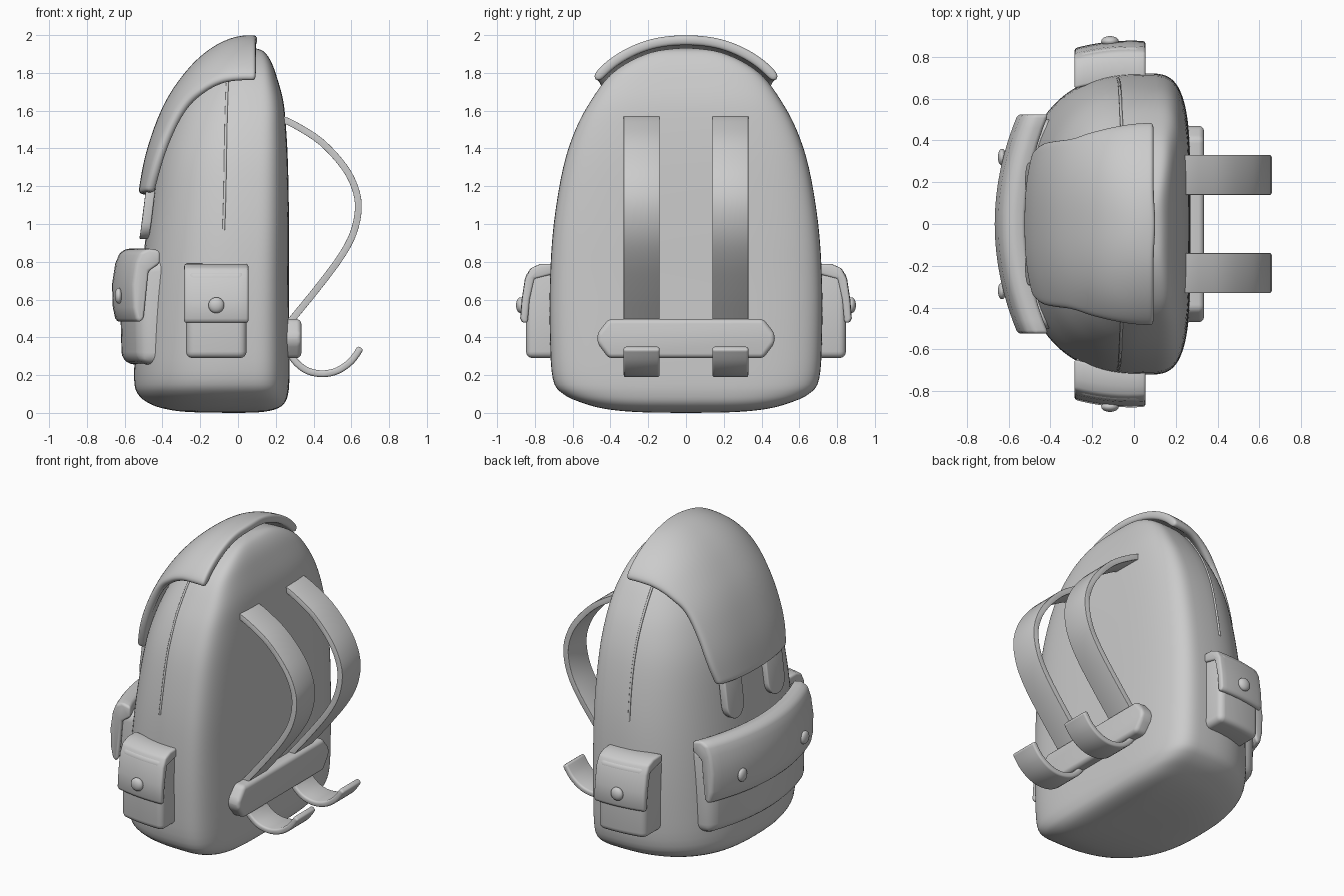
import bpy, bmesh, math
from mathutils import Vector
from mathutils.bvhtree import BVHTree

if "Cube" in bpy.data.objects:
    bpy.data.objects.remove(bpy.data.objects["Cube"])


def smooth(points, n):
    """Catmull-Rom interpolation of tuples, n steps per span."""
    p = [points[0]] + list(points) + [points[-1]]
    out = []
    for i in range(1, len(p) - 2):
        for k in range(n):
            t = k / n
            out.append(tuple(0.5 * (2 * b + (c - a) * t + (2 * a - 5 * b + 4 * c - d) * t * t
                                    + (3 * b - a - 3 * c + d) * t ** 3)
                             for a, b, c, d in zip(*p[i - 1:i + 3])))
    return out + [tuple(points[-1])]


def finish(name, bm, bevel=0, segments=3, subsurf=0, thickness=0, angle=40):
    bmesh.ops.remove_doubles(bm, verts=bm.verts, dist=1e-5)
    bmesh.ops.recalc_face_normals(bm, faces=bm.faces)
    me = bpy.data.meshes.new(name)
    bm.to_mesh(me)
    bm.free()
    ob = bpy.data.objects.new(name, me)
    bpy.context.collection.objects.link(ob)
    if thickness:
        m = ob.modifiers.new("solid", 'SOLIDIFY')
        m.thickness, m.offset = thickness, 0
    if bevel:
        m = ob.modifiers.new("bevel", 'BEVEL')
        m.width, m.segments, m.limit_method = bevel, segments, 'ANGLE'
        m.angle_limit = math.radians(35)
    if subsurf:
        m = ob.modifiers.new("sub", 'SUBSURF')
        m.levels = m.render_levels = subsurf
    bpy.ops.object.select_all(action='DESELECT')
    ob.select_set(True)
    bpy.context.view_layer.objects.active = ob
    bpy.ops.object.convert(target='MESH')
    bpy.ops.object.shade_smooth_by_angle(angle=math.radians(angle))
    return ob


def skin(bm, rows, closed):
    vs = [[bm.verts.new(p) for p in r] for r in rows]
    n = len(rows[0])
    for a, b in zip(vs, vs[1:]):
        for j in range(n if closed else n - 1):
            k = (j + 1) % n
            bm.faces.new((a[j], a[k], b[k], b[j]))
    return vs


def prism(name, profile, half, place, nseg=1, **kw):
    """Sweep a 2D profile from -half to +half; place(u, a, b) gives the 3D point."""
    bm = bmesh.new()
    rows = [[place(half * (2 * i / nseg - 1), a, b) for a, b in profile] for i in range(nseg + 1)]
    vs = skin(bm, rows, True)
    bm.faces.new(vs[0])
    bm.faces.new(vs[-1])
    return finish(name, bm, **kw)


# Main bag: horizontal rings (z, half width, back x, front x)
RINGS = [(0, 0, 0, 0), (.004, .25, .12, -.25), (.02, .42, .20, -.38), (.05, .54, .245, -.47),
         (.10, .65, .265, -.53), (.18, .705, .272, -.55), (.4, .72, .272, -.54),
         (.7, .72, .27, -.515), (1.0, .70, .27, -.48), (1.3, .65, .265, -.435),
         (1.5, .585, .255, -.375), (1.65, .505, .24, -.305), (1.78, .41, .205, -.21),
         (1.86, .30, .175, -.125), (1.91, .18, .14, -.04), (1.928, .07, .10, .02),
         (1.932, 0, .06, .06)]


def ring(z, w, xb, xf, n=96):
    xc = xf + .7 * (xb - xf)
    pts = []
    for i in range(n):
        c, s = math.cos(2 * math.pi * i / n), math.sin(2 * math.pi * i / n)
        e = 2 / 4 if c > 0 else 2 / 2.5
        reach = xb - xc if c > 0 else xf - xc
        pts.append((xc + reach * abs(c) ** e, math.copysign(max(w, 0) * abs(s) ** e, s), z))
    return pts


bm = bmesh.new()
skin(bm, [ring(*r) for r in smooth(RINGS, 4)], True)
bmesh.ops.remove_doubles(bm, verts=bm.verts, dist=1e-5)
bmesh.ops.recalc_face_normals(bm, faces=bm.faces)
surface = BVHTree.FromBMesh(bm)
finish("bag_body", bm, angle=60)


def on_bag(p, offset):
    loc, nor, _, _ = surface.find_nearest(Vector(p))
    return loc + nor * offset


# Top flap: rows (centre x, centre z, edge x, edge y, edge z) laid over the bag
FLAP = [(-.46, 1.15, -.41, .33, 1.16), (-.43, 1.3, -.39, .37, 1.3), (-.375, 1.5, -.34, .39, 1.48),
        (-.30, 1.65, -.27, .40, 1.61), (-.2, 1.78, -.18, .42, 1.68), (-.1, 1.87, -.09, .43, 1.72),
        (0, 1.92, 0, .44, 1.735), (.095, 1.925, .095, .45, 1.74)]
rows = []
for cx, cz, ex, ey, ez in smooth(FLAP, 3):
    row = []
    for j in range(17):
        s = j / 8 - 1
        p = on_bag((cx + (ex - cx) * s * s, ey * s, cz + (ez - cz) * s * s), .043)
        p.x = min(p.x, .12)
        row.append(p)
    rows.append(row)
bm = bmesh.new()
skin(bm, rows, False)
finish("top_flap", bm, thickness=.052, subsurf=2, angle=60)


# Buttons
def button(name, loc, scale):
    bm = bmesh.new()
    bmesh.ops.create_uvsphere(bm, u_segments=20, v_segments=12, radius=1)
    for v in bm.verts:
        v.co = Vector(loc) + v.co * Vector(scale)
    finish(name, bm)


# Front pocket with its lid, bent around the bag
def front(u, d, z):
    return (-(d - .4 * u * u), u, z)


prism("front_pocket", [(.42, .25), (.615, .26), (.63, .8), (.42, .82)], .50, front, 16,
      bevel=.065, segments=5)
prism("front_pocket_lid", [(.52, .86), (.58, .872), (.625, .85), (.65, .79), (.667, .68),
                           (.663, .56), (.65, .50), (.63, .475), (.605, .5), (.595, .6),
                           (.58, .75), (.52, .79)], .525, front, 16, bevel=.02)

# Parts that come in left and right pairs
for side, tag in ((1, "left"), (-1, "right")):
    button("front_button_" + tag, (-.632, side * .32, .62), (.02, .04, .042))

    # Side pocket, lid and button
    def flank(u, d, z):
        return (u - .115, side * (d + .1 * u - .5 * u * u), z)

    prism("side_pocket_" + tag, [(.60, .29), (.842, .29), (.845, .75), (.60, .75)], .16, flank, 8,
          bevel=.035, segments=4)
    prism("side_pocket_lid_" + tag, [(.68, .79), (.77, .787), (.82, .765), (.848, .71),
                                     (.865, .6), (.873, .5), (.86, .475), (.835, .48),
                                     (.825, .6), (.80, .71), (.68, .74)], .17, flank, 8, bevel=.015)
    button("side_button_" + tag, (-.115, side * .875, .57), (.042, .025, .042))

    # Closing tongue below the flap
    tongue = [(-.085, 1.2), (.085, 1.2)] + [(.085 * math.cos(a), 1.01 - .09 * math.sin(a))
                                            for a in [math.pi * i / 12 for i in range(13)]]
    prism("tongue_" + tag, tongue, .025,
          lambda u, a, b: (-.498 + u + .5 * a * a + .12 * (b - .92), side * .21 + a, b), bevel=.008)

    # Side seam
    cu = bpy.data.curves.new("side_seam_" + tag, 'CURVE')
    cu.dimensions, cu.bevel_depth, cu.bevel_resolution = '3D', .007, 2
    sp = cu.splines.new('POLY')
    sp.points.add(19)
    for i, pt in enumerate(sp.points):
        z = .97 + .8 * i / 19
        pt.co = (*on_bag((-.08 + .02 * i / 19, side * (.72 - .3 * (i / 19) ** 2), z), .001), 1)
    bpy.context.collection.objects.link(bpy.data.objects.new("side_seam_" + tag, cu))

    # Shoulder strap and loose strap end: ribbons along a path in x-z
    for name, path in (("shoulder_strap_", [(.22, 1.56), (.3, 1.525), (.44, 1.435), (.56, 1.305),
                                            (.62, 1.19), (.637, 1.08), (.61, .95), (.54, .82),
                                            (.42, .66), (.29, .5), (.27, .475)]),
                       ("strap_end_", [(.27, .32), (.31, .265), (.37, .222), (.45, .207),
                                       (.53, .225), (.60, .275), (.65, .345)])):
        pts = [Vector(p) for p in smooth(path, 4)]
        up, down = [], []
        for i, p in enumerate(pts):
            t = (pts[min(i + 1, len(pts) - 1)] - pts[max(i - 1, 0)]).normalized()
            off = Vector((-t.y, t.x)) * .018
            up.append(p + off)
            down.append(p - off)
        prism(name + tag, [tuple(p) for p in up + down[::-1]], .095,
              lambda u, a, b: (a, side * .235 + u, b), bevel=.012)

# Lower back pad
prism("back_pad", [(-.47, .37), (-.41, .29), (.41, .29), (.47, .37), (.47, .42), (.41, .497),
                   (-.41, .497), (-.47, .42)], .06, lambda u, a, b: (.275 + u, a, b),
      bevel=.04, segments=5)
